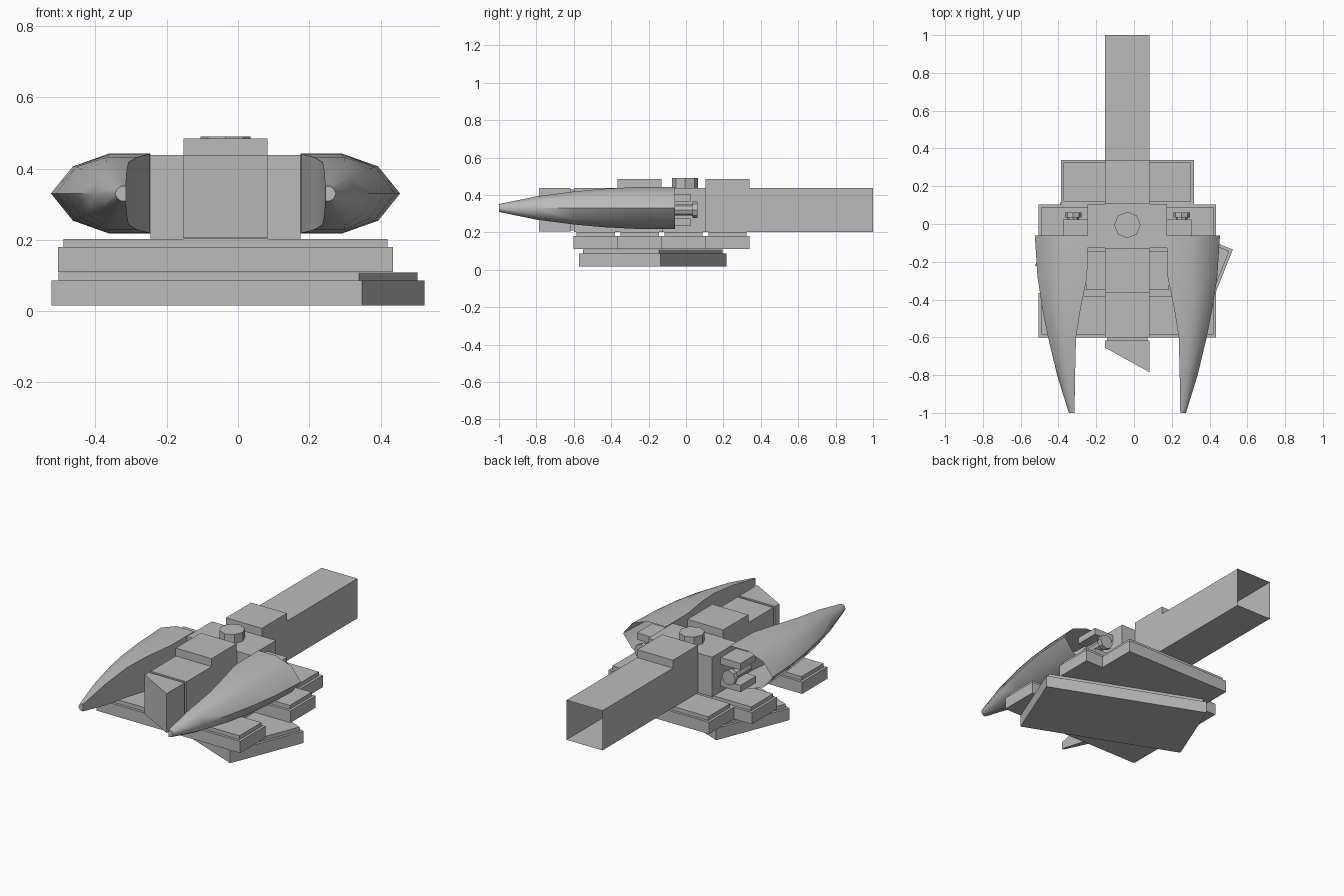
import bpy, bmesh, math
from mathutils import Matrix

if "Cube" in bpy.data.objects:
    bpy.data.objects.remove(bpy.data.objects["Cube"])

CX = -0.035          # centre line of the craft
U = 0.235            # building unit

grey = bpy.data.materials.new("light_grey")
grey.use_nodes = True
grey.diffuse_color = (0.5, 0.5, 0.5, 1)
grey.node_tree.nodes["Principled BSDF"].inputs["Base Color"].default_value = (0.5, 0.5, 0.5, 1)


def finish(bm, name):
    bmesh.ops.recalc_face_normals(bm, faces=bm.faces)
    mesh = bpy.data.meshes.new(name)
    bm.to_mesh(mesh)
    bm.free()
    mesh.materials.append(grey)
    obj = bpy.data.objects.new(name, mesh)
    bpy.context.collection.objects.link(obj)
    return obj


def add_box(bm, x0, x1, y0, y1, z0, z1):
    m = Matrix.Translation(((x0 + x1) / 2, (y0 + y1) / 2, (z0 + z1) / 2))
    m = m @ Matrix.Diagonal((x1 - x0, y1 - y0, z1 - z0, 1))
    return bmesh.ops.create_cube(bm, size=1, matrix=m)["verts"]


def box(name, half, y0, y1, z0, z1):
    bm = bmesh.new()
    add_box(bm, CX - half, CX + half, y0, y1, z0, z1)
    return finish(bm, name)


def plate(name, w, d, x, y, z, angle=0):
    """Flat tile with a slightly smaller raised top."""
    bm = bmesh.new()
    add_box(bm, -w / 2, w / 2, -d / 2, d / 2, 0, 0.07)
    w, d = w / 2 - 0.015, d / 2 - 0.015
    add_box(bm, -w, w, -d, d, 0.07, 0.093)
    bm.transform(Matrix.Translation((x, y, z)) @ Matrix.Rotation(angle, 4, "Z"))
    return finish(bm, name)


def cylinder(bm, r, depth, matrix, sides=8):
    bmesh.ops.create_cone(bm, cap_ends=True, segments=sides, radius1=r, radius2=r,
                          depth=depth, matrix=matrix)


# Base plate, turned under the hull
plate("base_plate", 4 * U, 2 * U, 0, -0.178, 0.016, math.radians(-21.9))

# Rows of deck plates: name, width in units, centre y
for name, units, y in (("front_deck", 4, -0.483), ("middle_deck", 2, -0.248),
                       ("wide_deck", 4, -0.013), ("rear_deck", 3, 0.222)):
    plate(name, units * U, U, CX, y, 0.11)

# Hull blocks
half = U / 2
box("centre_block", 0.21, -0.127, 0.106, 0.203, 0.438)
box("front_beam", half, -0.6, -0.127, 0.203, 0.438)
box("nose_neck", half - 0.01, -0.62, -0.6, 0.21, 0.43)
box("front_raised_block", half, -0.365, -0.13, 0.438, 0.485)
box("rear_raised_block", half, 0.105, 0.34, 0.438, 0.485)

# Nose wedge, cut obliquely at the front
bm = bmesh.new()
for v in add_box(bm, CX - half, CX + half, -0.655, -0.617, 0.205, 0.438):
    if v.co.x > CX and v.co.y < -0.64:
        v.co.y = -0.785
finish(bm, "nose_wedge")

# Long tail beam, open at the back end
bm = bmesh.new()
add_box(bm, CX - half, CX + half, 0.106, 1.0, 0.203, 0.438)
end = [f for f in bm.faces if f.calc_center_median().y > 0.99]
bmesh.ops.delete(bm, geom=end, context="FACES_ONLY")
finish(bm, "tail_beam")

# Round knob on top
bm = bmesh.new()
cylinder(bm, 0.07, 0.052, Matrix.Translation((CX, -0.005, 0.464)) @ Matrix.Rotation(math.pi / 2, 4, "Z"))
finish(bm, "top_knob")

# Fin stations: y, inner offset, outer offset, half height
STATIONS = ((-1.0, 0.28, 0.31, 0.021), (-0.8, 0.277, 0.372, 0.062),
            (-0.6, 0.272, 0.42, 0.088), (-0.45, 0.248, 0.45, 0.102),
            (-0.28, 0.213, 0.476, 0.111), (-0.06, 0.21, 0.49, 0.112))
# Half-round section: share of width, share of height
SECTION = ((0, 1), (0.42, 1), (0.78, 0.68), (1, 0), (0.78, -0.68), (0.42, -1), (0, -1))

for side, s in (("right", -1), ("left", 1)):
    # Tapered fin shell, closed at the tip and open at the back
    bm = bmesh.new()
    rings = []
    for y, inner, outer, h in STATIONS:
        rings.append([bm.verts.new((CX + s * (inner + a * (outer - inner)), y, 0.33 + b * h))
                      for a, b in SECTION])
    n = len(SECTION)
    for r0, r1 in zip(rings, rings[1:]):
        for i in range(n):
            j = (i + 1) % n
            bm.faces.new((r0[i], r0[j], r1[j], r1[i]))
    bm.faces.new(rings[0])
    fin = finish(bm, side + "_fin")
    bpy.ops.object.select_all(action="DESELECT")
    fin.select_set(True)
    bpy.context.view_layer.objects.active = fin
    bpy.ops.object.shade_smooth_by_angle(angle=math.radians(50))

    # Clip arms and pin that carry the fin
    bm = bmesh.new()
    for z0, z1 in ((0.235, 0.275), (0.365, 0.405)):
        xs = sorted((CX + s * 0.2, CX + s * 0.34))
        add_box(bm, *xs, -0.12, 0.025, z0, z1)
    turn = Matrix.Rotation(math.pi / 2, 4, "X")
    cylinder(bm, 0.03, 0.17, Matrix.Translation((CX + s * 0.287, -0.03, 0.32)) @ turn)
    cylinder(bm, 0.044, 0.028, Matrix.Translation((CX + s * 0.287, 0.048, 0.32)) @ turn)
    finish(bm, side + "_fin_mount")
